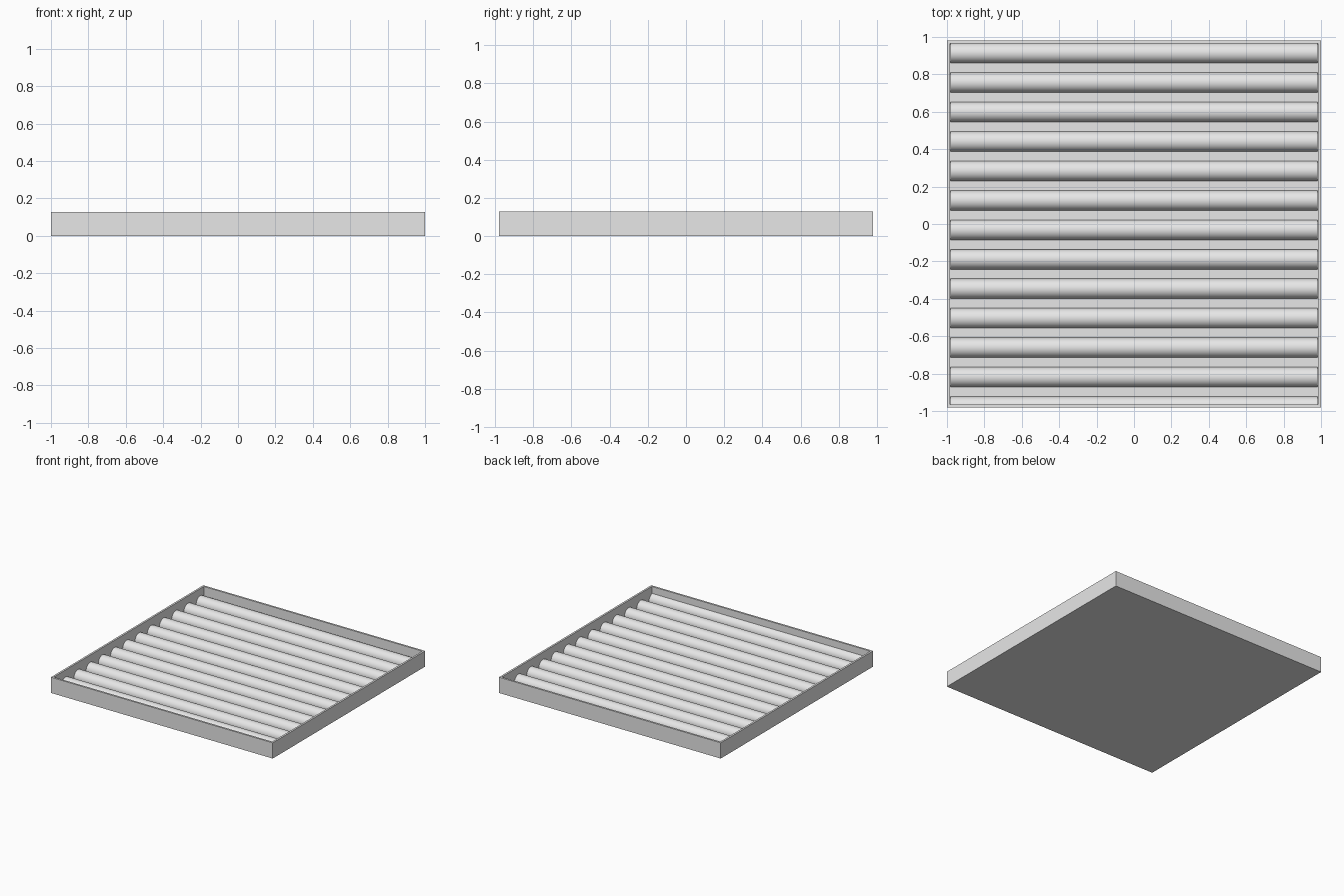
import bpy, bmesh, math

cube = bpy.data.objects.get("Cube")
if cube:
    bpy.data.objects.remove(cube, do_unlink=True)

HALF_X, HALF_Y, HEIGHT = 1.0, 0.981, 0.128
WALL, FLOOR = 0.022, 0.02
PITCH, RADIUS, FIRST_Y, COUNT = 0.1575, 0.0535, 0.914, 13

grey = bpy.data.materials.new("light_grey")
grey.use_nodes = True
grey.diffuse_color = (0.8, 0.8, 0.8, 1)
grey.node_tree.nodes["Principled BSDF"].inputs["Base Color"].default_value = (0.8, 0.8, 0.8, 1)


def add_object(name, bm):
    bmesh.ops.recalc_face_normals(bm, faces=bm.faces)
    mesh = bpy.data.meshes.new(name)
    bm.to_mesh(mesh)
    bm.free()
    mesh.materials.append(grey)
    obj = bpy.data.objects.new(name, mesh)
    bpy.context.collection.objects.link(obj)
    return obj


# Open tray: a box whose top is inset and sunk to the floor level
bm = bmesh.new()
bmesh.ops.create_cube(bm, size=1)
for v in bm.verts:
    v.co = (v.co.x * 2 * HALF_X, v.co.y * 2 * HALF_Y, (v.co.z + 0.5) * HEIGHT)
bm.faces.ensure_lookup_table()
top = max(bm.faces, key=lambda f: f.calc_center_median().z)
bmesh.ops.inset_region(bm, faces=[top], thickness=WALL)
sunk = bmesh.ops.extrude_discrete_faces(bm, faces=[top])["faces"][0]
for v in sunk.verts:
    v.co.z = FLOOR
add_object("tray", bm)


# Half-round ridges along the floor, the last one cut off by the front wall
def ridge(name, centre_y, segments=24):
    limit = -HALF_Y + WALL / 2
    end = math.acos(max(-1, (limit - centre_y) / RADIUS))
    x = HALF_X - WALL * 0.9
    bm = bmesh.new()
    profile = []
    for i in range(segments + 1):
        a = end * i / segments
        profile.append((centre_y + RADIUS * math.cos(a), FLOOR + RADIUS * math.sin(a)))
    if end < math.pi - 0.01:
        profile.append((limit, FLOOR))
    left = [bm.verts.new((-x, y, z)) for y, z in profile]
    right = [bm.verts.new((x, y, z)) for y, z in profile]
    for i in range(len(profile) - 1):
        bm.faces.new((left[i], left[i + 1], right[i + 1], right[i]))
    bm.faces.new(left)
    bm.faces.new(right)
    bm.faces.new((left[0], left[-1], right[-1], right[0]))
    return add_object(name, bm)


ridges = [ridge(f"ridge_{i + 1}", FIRST_Y - i * PITCH) for i in range(COUNT)]

# Smooth the round surfaces, keeping the edges sharp
bpy.ops.object.select_all(action="DESELECT")
for obj in ridges:
    obj.select_set(True)
bpy.context.view_layer.objects.active = ridges[0]
bpy.ops.object.shade_smooth_by_angle(angle=math.radians(30))
